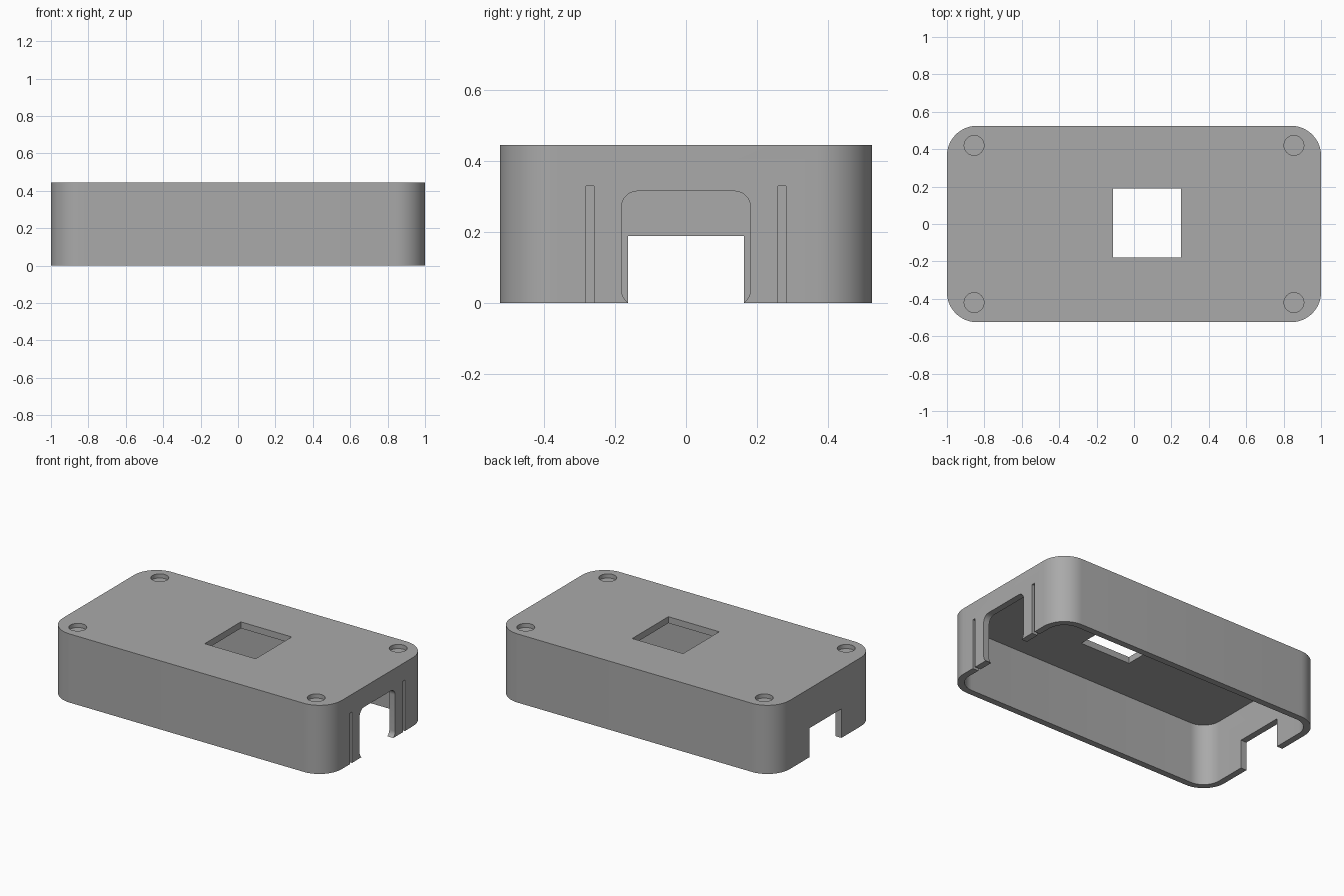
import bpy, bmesh, math
from mathutils import Matrix

cube = bpy.data.objects.get("Cube")
if cube:
    bpy.data.objects.remove(cube, do_unlink=True)

LENGTH, WIDTH, HEIGHT = 2.0, 1.05, 0.445
WALL, ROOF, RADIUS = 0.042, 0.042, 0.16

grey = bpy.data.materials.new("plain_grey")
grey.use_nodes = True
grey.diffuse_color = (0.4, 0.4, 0.4, 1)
grey.node_tree.nodes["Principled BSDF"].inputs["Base Color"].default_value = (0.4, 0.4, 0.4, 1)


def rounded_rect(w, h, r, steps=12):
    """Outline of a rectangle with rounded corners, counter-clockwise."""
    if r == 0:
        return [(w / 2, h / 2), (-w / 2, h / 2), (-w / 2, -h / 2), (w / 2, -h / 2)]
    pts = []
    for k, (sx, sy) in enumerate([(1, 1), (-1, 1), (-1, -1), (1, -1)]):
        for i in range(steps + 1):
            a = math.pi / 2 * (k + i / steps)
            pts.append((sx * (w / 2 - r) + r * math.cos(a), sy * (h / 2 - r) + r * math.sin(a)))
    return pts


def prism(name, outline, depth, matrix):
    """Extrude an outline along its local z, then place it."""
    bm = bmesh.new()
    base = bm.faces.new([bm.verts.new((x, y, 0)) for x, y in outline])
    ext = bmesh.ops.extrude_face_region(bm, geom=[base])
    top = [v for v in ext["geom"] if isinstance(v, bmesh.types.BMVert)]
    bmesh.ops.translate(bm, verts=top, vec=(0, 0, depth))
    bmesh.ops.recalc_face_normals(bm, faces=bm.faces)
    bm.transform(matrix)
    mesh = bpy.data.meshes.new(name)
    bm.to_mesh(mesh)
    bm.free()
    mesh.materials.append(grey)
    obj = bpy.data.objects.new(name, mesh)
    bpy.context.collection.objects.link(obj)
    return obj


def end_prism(name, x, y, z0, z1, w, r=0):
    """Cutter through an end wall; outline lies in the y-z plane."""
    to_end = Matrix(((0, 0, 1, x - 0.1), (1, 0, 0, y), (0, 1, 0, (z0 + z1) / 2), (0, 0, 0, 1)))
    return prism(name, rounded_rect(w, z1 - z0, r), 0.2, to_end)


def cut(target, cutter):
    mod = target.modifiers.new("cut", "BOOLEAN")
    mod.operation, mod.solver, mod.object = "DIFFERENCE", "EXACT", cutter
    bpy.context.view_layer.objects.active = target
    bpy.ops.object.modifier_apply(modifier=mod.name)
    bpy.data.objects.remove(cutter, do_unlink=True)


# Outer shell, hollowed from below
case = prism("case_shell", rounded_rect(LENGTH, WIDTH, RADIUS), HEIGHT, Matrix())
cut(case, prism("cavity", rounded_rect(LENGTH - 2 * WALL, WIDTH - 2 * WALL, RADIUS - WALL),
                HEIGHT - ROOF + 0.1, Matrix.Translation((0, 0, -0.1))))

# Square window in the roof
cut(case, prism("window", rounded_rect(0.365, 0.37, 0), 0.3, Matrix.Translation((0.07, 0.005, 0.3))))

# Shallow round recesses at the corners
for sx in (-1, 1):
    for sy in (-1, 1):
        spot = Matrix.Translation((sx * 0.855, sy * 0.42, HEIGHT - 0.027))
        cut(case, prism("recess", rounded_rect(0.106, 0.106, 0.053, 8), 0.1, spot))

# Rounded opening with a slit on either side at the left end
cut(case, end_prism("rounded_opening", 1, 0, -0.008, 0.315, 0.364, 0.045))
for side in (-1, 1):
    cut(case, end_prism("slit", 1, side * 0.271, -0.1, 0.33, 0.022))

# Square opening at the right end
cut(case, end_prism("square_opening", -1, 0, -0.1, 0.188, 0.328))

# Smooth the rounded corners, keep the edges crisp
bpy.ops.object.select_all(action="DESELECT")
case.select_set(True)
bpy.context.view_layer.objects.active = case
bpy.ops.object.shade_smooth_by_angle(angle=math.radians(30))
